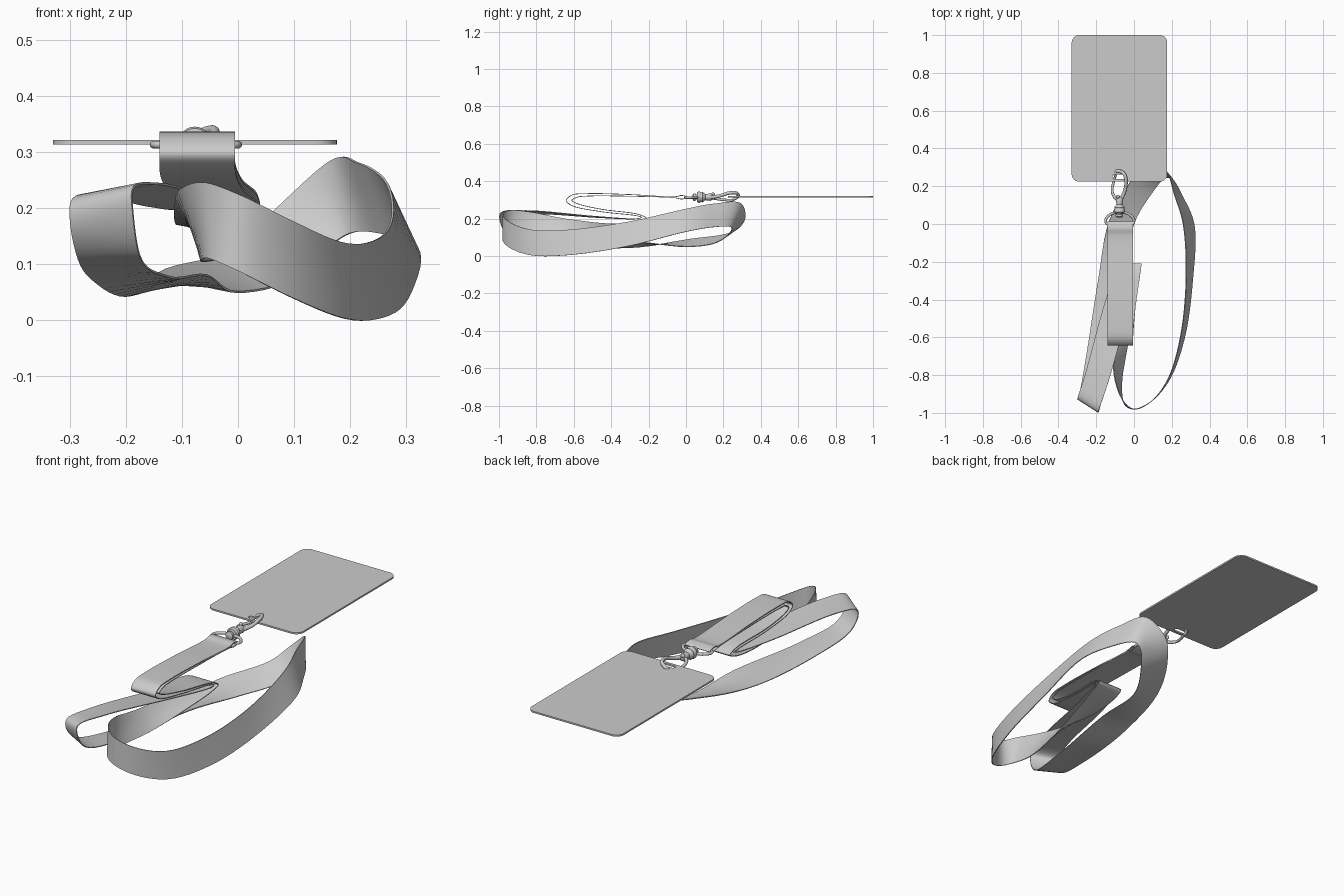
import bpy, bmesh, math
from mathutils import Vector as V

if "Cube" in bpy.data.objects:
    bpy.data.objects.remove(bpy.data.objects["Cube"])


def finish(ob, angle=40):
    bpy.ops.object.select_all(action='DESELECT')
    ob.select_set(True)
    bpy.context.view_layer.objects.active = ob
    if ob.type == 'CURVE':
        bpy.ops.object.convert(target='MESH')
    bpy.ops.object.shade_smooth_by_angle(angle=math.radians(angle))
    return bpy.context.object


def link(name, data):
    ob = bpy.data.objects.new(name, data)
    bpy.context.collection.objects.link(ob)
    return ob


def spline(p, steps, closed):
    """Centripetal Catmull-Rom through points of any dimension."""
    n, out = len(p), []
    for i in range(n if closed else n - 1):
        if closed:
            q = [p[(i + k) % n] for k in (-1, 0, 1, 2)]
        else:
            q = [p[i - 1] if i else p[0] * 2 - p[1], p[i], p[i + 1],
                 p[i + 2] if i + 2 < n else p[-1] * 2 - p[-2]]
        t = [0.0]
        for k in range(3):
            t.append(t[-1] + math.sqrt((q[k + 1] - q[k]).length))
        for s in range(steps):
            u = t[1] + (t[2] - t[1]) * s / steps
            lerp = lambda a, b, i, j: a * ((t[j] - u) / (t[j] - t[i])) + b * ((u - t[i]) / (t[j] - t[i]))
            a = [lerp(q[k], q[k + 1], k, k + 1) for k in range(3)]
            b = [lerp(a[k], a[k + 1], k, k + 2) for k in range(2)]
            out.append(lerp(b[0], b[1], 1, 2))
    if not closed:
        out.append(p[-1])
    return out


def tube(name, pts, r, closed=False, radii=None):
    cu = bpy.data.curves.new(name, 'CURVE')
    cu.dimensions = '3D'
    cu.bevel_depth, cu.bevel_resolution, cu.use_fill_caps = r, 3, True
    radii = radii or [1] * len(pts)
    path = spline([V((*p, w)) for p, w in zip(pts, radii)], 6, closed)
    sp = cu.splines.new('POLY')
    sp.points.add(len(path) - 1)
    for q, c in zip(sp.points, path):
        q.co = (c[0], c[1], c[2], 1)
        q.radius = c[3]
    sp.use_cyclic_u = closed
    return finish(link(name, cu))


def lathe_y(name, x, z, profile, seg=24):
    """Revolve (y, radius) pairs about a line parallel to y."""
    bm = bmesh.new()
    rings = [[bm.verts.new((x + r * math.cos(k * math.tau / seg), y, z + r * math.sin(k * math.tau / seg)))
              for k in range(seg)] for y, r in profile]
    for a, b in zip(rings, rings[1:]):
        for k in range(seg):
            bm.faces.new((a[k], a[(k + 1) % seg], b[(k + 1) % seg], b[k]))
    bm.faces.new(rings[0])
    bm.faces.new(rings[-1])
    bmesh.ops.recalc_face_normals(bm, faces=bm.faces)
    me = bpy.data.meshes.new(name)
    bm.to_mesh(me)
    return finish(link(name, me))


def rounded(cx, cy, hx, hy, r, n=8):
    return [(cx + sx * (hx - r) + r * math.cos(a), cy + sy * (hy - r) + r * math.sin(a))
            for c, (sx, sy) in enumerate(((1, 1), (-1, 1), (-1, -1), (1, -1)))
            for a in [(c + k / n) * math.pi / 2 for k in range(n + 1)]]


# badge card with a small slot
cu = bpy.data.curves.new("badge_card", 'CURVE')
cu.dimensions, cu.fill_mode, cu.extrude = '2D', 'BOTH', 0.004
for loop in (rounded(-0.077, 0.612, 0.253, 0.388, 0.04), rounded(-0.08, 0.25, 0.035, 0.012, 0.0119)):
    sp = cu.splines.new('POLY')
    sp.points.add(len(loop) - 1)
    for q, c in zip(sp.points, loop):
        q.co = (*c, 0, 1)
    sp.use_cyclic_u = True
card = link("badge_card", cu)
card.location.z = 0.317
finish(card)

# strap: folded ends as (x shift, y, z), outer layer then inner layer
outer = [(0, .012, .314), (0, -.022, .324), (0, -.06, .317), (0, -.3, .329), (0, -.52, .334),
         (0, -.61, .326), (0, -.64, .297), (0, -.61, .27), (.012, -.45, .237), (.035, -.26, .215),
         (.04, -.238, .207), (.035, -.26, .2)]
inner = [(.04, -.25, .182), (.045, -.21, .2), (.04, -.25, .222), (.012, -.45, .25), (0, -.58, .28),
         (0, -.61, .298), (0, -.585, .314), (0, -.52, .321), (0, -.3, .32), (0, -.06, .312), (0, -.022, .305)]
# free loop as the two edges of the ribbon
loop = [((-.165, -.45, .205), (-.035, -.48, .212)), ((-.26, -.8, .225), (-.14, -.85, .243)),
        ((-.298, -.92, .208), (-.188, -.99, .232)), ((-.298, -.925, .17), (-.187, -.995, .19)),
        ((-.285, -.88, .11), (-.175, -.95, .115)), ((-.25, -.68, .065), (-.125, -.72, .078)),
        ((-.19, -.3, .045), (-.055, -.3, .08)), ((-.13, .02, .09), (0, 0, .05)),
        ((0, .25, .13), (.1, .17, .075)), ((.07, .315, .2), (.155, .235, .125)),
        ((.165, .29, .284), (.2, .24, .155)), ((.215, .15, .28), (.255, .15, .155)),
        ((.26, 0, .252), (.318, 0, .13)), ((.275, -.3, .185), (.31, -.3, .055)),
        ((.245, -.6, .143), (.268, -.6, .008)), ((.18, -.82, .14), (.19, -.82, .003)),
        ((.09, -.94, .18), (.09, -.94, .043)), ((0, -.98, .225), (0, -.98, .088)),
        ((-.055, -.94, .245), (-.05, -.955, .11)), ((-.1, -.83, .235), (-.065, -.85, .105)),
        ((-.112, -.65, .2), (-.035, -.65, .11)), ((-.11, -.4, .172), (.01, -.4, .15))]
flat = lambda prof: [V((-.14 + d, y, z, -.005 + d, y, z)) for d, y, z in prof]
path = spline(flat(outer) + [V((*a, *b)) for a, b in loop] + flat(inner), 6, True)
bm = bmesh.new()
W = 4
rows = []
for p in path:
    a, b = V(p[:3]), V(p[3:])
    rows.append([bm.verts.new(a.lerp(b, k / W)) for k in range(W + 1)])
for i, r in enumerate(rows):
    s = rows[(i + 1) % len(rows)]
    for k in range(W):
        bm.faces.new((r[k], r[k + 1], s[k + 1], s[k]))
me = bpy.data.meshes.new("strap")
bm.to_mesh(me)
strap = link("strap", me)
finish(strap)
mod = strap.modifiers.new("thickness", 'SOLIDIFY')
mod.thickness, mod.offset = 0.004, 0
bpy.context.view_layer.objects.active = strap
bpy.ops.object.modifier_apply(modifier=mod.name)
finish(strap)

# ring the strap hangs from
half = [(.035, .058), (.058, .045), (.075, .022), (.07, .002), (.04, -.002)]
ring = [(-.075 + x, y, .313) for x, y in half] + [(-.075 - x, y, .313) for x, y in reversed(half)]
tube("strap_ring", ring, 0.007, True)

# swivel barrel
lathe_y("swivel", -.077, .315, [(.035, .012), (.04, .02), (.05, .02), (.052, .013), (.058, .013), (.06, .027),
                                (.066, .03), (.074, .03), (.079, .026), (.083, .026), (.088, .028),
                                (.096, .022), (.104, .016), (.13, .02), (.142, .014), (.147, .004)])

# hook with its tip through the card slot
tube("hook", [(-.075, .12, .315), (-.06, .15, .316), (-.045, .19, .325), (-.042, .23, .337), (-.055, .268, .337),
              (-.08, .28, .325), (-.1, .27, .312), (-.098, .25, .302)],
     0.009, radii=[1.3, 1.1, 1, 1, 1, 1, .9, .7])

# spring gate and thumb knob
tube("gate", [(-.085, .125, .313), (-.11, .155, .308), (-.115, .19, .302), (-.107, .225, .299), (-.097, .258, .3)],
     0.007, radii=[1.3, 1.1, 1, 1, .9])
bpy.ops.mesh.primitive_uv_sphere_add(segments=16, ring_count=8, radius=0.01, location=(-.085, .145, .33))
bpy.context.object.name = "gate_knob"
finish(bpy.context.object)
